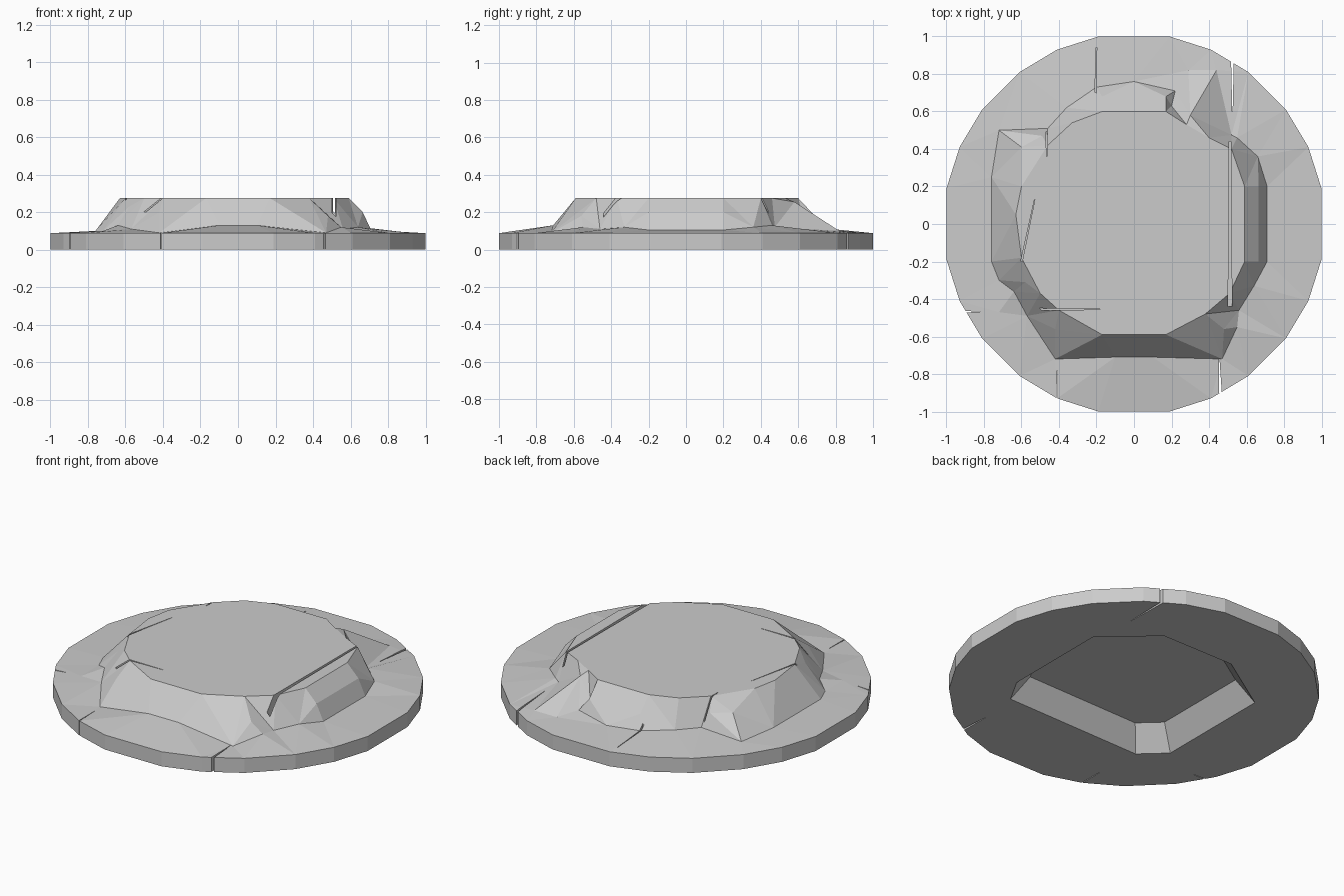
import bpy, bmesh
from mathutils import Vector
from mathutils.geometry import delaunay_2d_cdt

if "Cube" in bpy.data.objects:
    bpy.data.objects.remove(bpy.data.objects["Cube"])


def ring(start, count):
    return [(start + i, start + (i + 1) % count) for i in range(count)]


def contour_surface(bm, loops, spots=(), flip=False):
    """Triangulate closed contour loops plus loose spot heights; return first loop's verts."""
    pts, edges = [], []
    for loop in loops:
        edges += ring(len(pts), len(loop))
        pts += loop
    pts += list(spots)
    co, _, faces, orig, _, _ = delaunay_2d_cdt(
        [Vector(p[:2]) for p in pts], edges, [], 0, 1e-5)
    made, lookup = [], {}
    for c, ids in zip(co, orig):
        v = bm.verts.new((c.x, c.y, pts[ids[0]][2] if ids else 0.11))
        made.append(v)
        for i in ids:
            lookup[i] = v
    for f in faces:
        vs = [made[i] for i in f]
        bm.faces.new(vs[::-1] if flip else vs)
    return [lookup[i] for i in range(len(loops[0]))]


def finish(bm, name):
    bmesh.ops.recalc_face_normals(bm, faces=bm.faces)
    me = bpy.data.meshes.new(name)
    bm.to_mesh(me)
    bm.free()
    ob = bpy.data.objects.new(name, me)
    bpy.context.collection.objects.link(ob)
    return ob


# Disc rim: one quarter, turned four times
quarter = [(1, .19), (.93, .41), (.81, .61), (.61, .81), (.41, .93), (.19, 1)]
rim = []
for k in range(4):
    rim += quarter
    quarter = [(-y, x) for x, y in quarter]
RIM_Z, TOP_Z, CEIL_Z = 0.088, 0.275, 0.135

# Foot of the raised rock, side by side
foot_front = [(-.42, -.72, .09), (-.1, -.71, .13), (.1, -.71, .13),
              (.47, -.72, .09), (.55, -.55, .12), (.56, -.46, .11)]
foot_right = [(.64, -.33, .12), (.71, -.2, .105), (.71, .2, .105),
              (.66, .36, .12), (.55, .46, .13)]
foot_back = [(.52, .475, .12), (.44, .82, .1), (.29, .82, .1), (.22, .71, .12),
             (0, .76, .105), (-.2, .73, .115), (-.36, .62, .12), (-.46, .51, .12)]
foot_left = [(-.72, .5, .1), (-.76, .25, .1), (-.76, -.2, .1),
             (-.72, -.3, .1), (-.72, -.47, .1), (-.57, -.49, .11)]
foot = foot_front + foot_right + foot_back + foot_left

# Flat top outline
top = [(-.17, -.59), (.17, -.59), (.38, -.48), (.51, -.37), (.59, -.2), (.59, .2),
       (.52, .4), (.4, .46), (.28, .53), (.17, .6), (-.17, .6), (-.33, .54),
       (-.46, .42), (-.6, .2), (-.63, .05), (-.6, -.18), (-.5, -.37), (-.4, -.46)]
top = [(x, y, TOP_Z) for x, y in top]

# Chipped shoulders between foot and top
chips = [(.665, -.2, .2), (.665, .2, .2), (.17, .68, .19), (-.17, .68, .19),
         (-.6, .41, .21), (-.49, .47, .2), (-.58, -.31, .23), (-.64, -.36, .13),
         (.48, -.56, .18), (-.42, -.56, .2), (.2, .63, .16), (.3, .58, .255)]

# Hollow below
hollow = [(.48, -.48), (.57, -.32), (.57, .33), (.28, .59), (-.2, .59),
          (-.57, .35), (-.57, -.37), (-.43, -.5)]

bm = bmesh.new()
upper = contour_surface(bm, [[(x, y, RIM_Z) for x, y in rim], foot, top], chips)
lower = contour_surface(bm, [[(x, y, 0) for x, y in rim],
                             [(x, y, 0) for x, y in hollow],
                             [(x * .84, y * .84, CEIL_Z) for x, y in hollow]], flip=True)
for i, j in ring(0, len(rim)):
    bm.faces.new((lower[i], lower[j], upper[j], upper[i]))
stone = finish(bm, "stone_disc")

# Cracks: wedges from (x1,y1) to (x2,y2), with a width at each end and a floor height
cracks = [
    ((.455, -.72), (.465, -1.0), .002, .02, -.05),
    ((.525, .60), (.525, .95), .002, .018, -.05),
    ((-.41, -.78), (-.41, -1.0), .002, .008, -.05),
    ((-.82, -.468), (-1.0, -.468), .002, .014, -.05),
    ((-.205, .70), (-.2, .94), .008, .003, .08),
    ((.512, -.44), (.512, .44), .02, .012, .16),
    ((-.57, -.455), (-.18, -.455), .014, .002, .2),
    ((-.6, -.2), (-.53, .13), .008, .002, .22),
    ((-.465, .36), (-.465, .5), .004, .01, .15),
]
bm = bmesh.new()
for a, b, wa, wb, z in cracks:
    a, b = Vector(a), Vector(b)
    n = (b - a).normalized().orthogonal()
    outline = [a + n * wa / 2, a - n * wa / 2, b - n * wb / 2, b + n * wb / 2]
    lo = [bm.verts.new((p.x, p.y, z)) for p in outline]
    hi = [bm.verts.new((p.x, p.y, .4)) for p in outline]
    bm.faces.new(lo)
    bm.faces.new(hi[::-1])
    for i, j in ring(0, 4):
        bm.faces.new((lo[j], lo[i], hi[i], hi[j]))
cutter = finish(bm, "crack_cutter")
cutter.hide_render = True
cutter.display_type = 'WIRE'

mod = stone.modifiers.new("cracks", 'BOOLEAN')
mod.operation = 'DIFFERENCE'
mod.solver = 'EXACT'
mod.object = cutter
bpy.context.view_layer.objects.active = stone
bpy.ops.object.modifier_apply(modifier=mod.name)
bpy.data.objects.remove(cutter)
